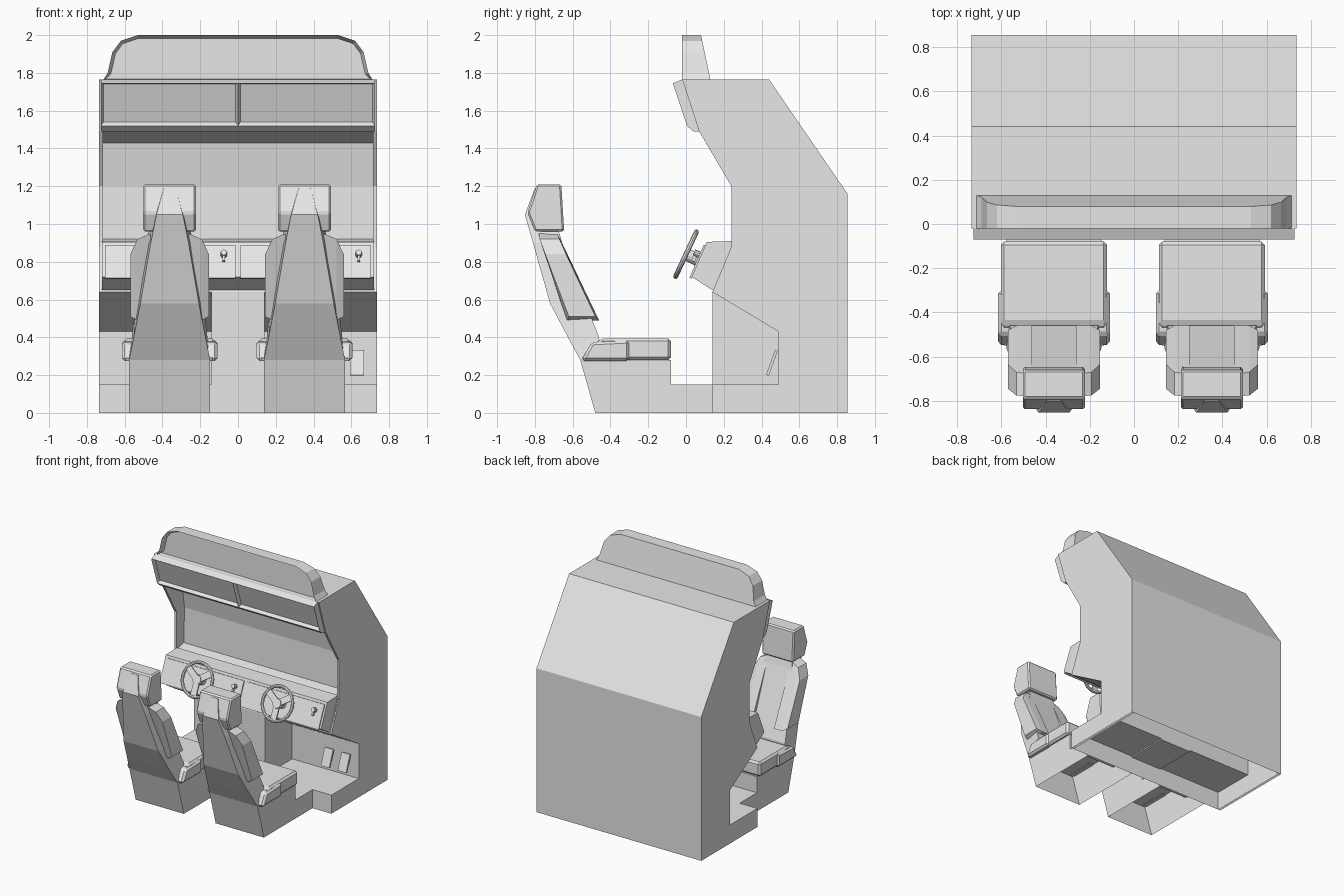
import bpy, bmesh, math
from mathutils import Matrix, Vector

if "Cube" in bpy.data.objects:
    bpy.data.objects.remove(bpy.data.objects["Cube"])

grey = bpy.data.materials.new("light_grey")
grey.diffuse_color = (0.8, 0.8, 0.8, 1)
grey.use_nodes = True
grey.node_tree.nodes["Principled BSDF"].inputs["Base Color"].default_value = grey.diffuse_color


def finish(name, bm, bevel=0.0):
    bmesh.ops.recalc_face_normals(bm, faces=bm.faces)
    me = bpy.data.meshes.new(name)
    bm.to_mesh(me)
    bm.free()
    ob = bpy.data.objects.new(name, me)
    bpy.context.collection.objects.link(ob)
    me.materials.append(grey)
    if bevel:
        m = ob.modifiers.new("bevel", 'BEVEL')
        m.width, m.segments = bevel, 1
    return ob


def loft(rings, open_bottom=False):
    """Skin a list of equal-length point rings and cap both ends."""
    bm = bmesh.new()
    vs = [[bm.verts.new(p) for p in r] for r in rings]
    n = len(vs[0])
    for a, b in zip(vs, vs[1:]):
        for i in range(n):
            bm.faces.new((a[i], a[(i + 1) % n], b[(i + 1) % n], b[i]))
    bm.faces.new(vs[0])
    bm.faces.new(vs[-1])
    bmesh.ops.recalc_face_normals(bm, faces=bm.faces)
    if open_bottom:
        low = [f for f in bm.faces if all(abs(v.co.z) < 1e-4 for v in f.verts)]
        bmesh.ops.delete(bm, geom=low, context='FACES')
    return bm


def prism(profile, x0, x1, open_bottom=False):
    return loft([[(x, y, z) for y, z in profile] for x in (x0, x1)], open_bottom)


def recess(bm, rim, depth):
    """Inset the biggest front-facing face and push it back."""
    bm.normal_update()
    f = max(bm.faces, key=lambda f: -f.normal.y * f.calc_area())
    n = f.normal.copy()
    bmesh.ops.inset_region(bm, faces=[f], thickness=rim)
    for v in f.verts:
        v.co -= n * depth


def box(size, mat, taper=1.0):
    bm = bmesh.new()
    bmesh.ops.create_cube(bm, size=1)
    for v in bm.verts:
        if v.co.z > 0:
            v.co.x *= taper
        v.co = mat @ Vector([c * s for c, s in zip(v.co, size)])
    return bm


W = 0.735
# cabinet core, set back where the screen is
low = [(0.14, 0.64), (0.49, 0.43), (0.49, 0.15), (0.14, 0.15)]
back = [(0.14, 0), (0.855, 0), (0.855, 1.16), (0.44, 1.765), (-0.02, 1.765), (0.07, 1.49)]
finish("cabinet_body", prism(back + [(0.30, 1.43), (0.34, 1.2), (0.33, 0.92), (0.24, 0.9)] + low,
                             -W + 0.01, W - 0.01, True))
# side panels
for s in (-1, 1):
    finish("side_panel", prism(back + [(0.24, 1.2), (0.24, 0.88)] + low, s * (W - 0.02), s * W, True))
# pillar between the two footwells
finish("centre_pillar", prism([(0.141, 0.14), (0.141, 0.64), (0.49, 0.44), (0.49, 0.14)], -0.14, 0.14))

# dashboard with two raised panels
dash = [(0.25, 0.91), (0.11, 0.905), (0.03, 0.72), (0.14, 0.65), (0.25, 0.65)]
finish("dashboard", prism(dash, -0.72, 0.72))
panel = [(0.11, 0.885), (0.094, 0.89), (0.018, 0.715), (0.03, 0.71)]
for s in (-1, 1):
    finish("dash_panel", prism(panel, s * 0.012, s * 0.705))

# light box header with two recessed windows
head = [(-0.07, 1.745), (-0.02, 1.765), (0.075, 1.49), (0.04, 1.49), (0.005, 1.52)]
for s in (-1, 1):
    bm = prism(head, 0, s * 0.725)
    recess(bm, 0.018, 0.025)
    finish("header_light_box", bm)

# marquee sign with a rim
half = [(0.715, 1.76), (0.69, 1.80), (0.665, 1.91), (0.62, 1.97), (0.53, 2.0)]
line = half + [(-x, z) for x, z in reversed(half)]
bm = loft([[(x, -0.02, z) for x, z in line],
           [(x, 0.13 - (z - 1.76) * 0.21, z) for x, z in line]])
recess(bm, 0.018, 0.04)
finish("marquee", bm)

tilt = math.radians(65)
R = Matrix.Rotation(tilt, 4, 'X')


def ring(cx, z, yf, yb, wf, wb):
    return [(cx - wf, yf, z), (cx + wf, yf, z), (cx + wb, yb, z), (cx - wb, yb, z)]


for cx, pedals in ((-0.362, (-0.39, -0.24)), (0.352, (0.48, 0.63))):
    # hollow seat base and foot rail
    finish("seat_base", prism([(-0.48, 0), (-0.56, 0.28), (-0.08, 0.28), (-0.08, 0.15),
                               (0.14, 0.15), (0.14, 0)], cx - 0.215, cx + 0.215, True))
    # cushion and its side bolsters
    finish("seat_cushion", prism([(-0.56, 0.28), (-0.45, 0.395), (-0.08, 0.395), (-0.08, 0.28)],
                                 cx - 0.24, cx + 0.24), 0.015)
    for s in (-1, 1):
        finish("cushion_bolster", prism([(-0.555, 0.275), (-0.50, 0.375), (-0.30, 0.385), (-0.30, 0.275)],
                                        cx + s * 0.17, cx + s * 0.253), 0.015)
        # backrest wings
        rs = []
        for x, wing in ((0.10, [(-0.46, 0.49), (-0.63, 0.49), (-0.78, 0.95), (-0.68, 0.95)]),
                        (0.17, [(-0.46, 0.49), (-0.63, 0.49), (-0.775, 0.92), (-0.67, 0.92)]),
                        (0.208, [(-0.48, 0.51), (-0.62, 0.51), (-0.745, 0.84), (-0.635, 0.84)])):
            rs.append([(cx + s * x, y, z) for y, z in wing])
        finish("backrest_wing", loft(rs))
    # backrest, tapering to a tongue behind the headrest
    finish("backrest", loft([ring(cx, 0.28, -0.45, -0.56, 0.215, 0.215),
                             ring(cx, 0.40, -0.46, -0.625, 0.20, 0.19),
                             ring(cx, 0.58, -0.53, -0.72, 0.18, 0.155),
                             ring(cx, 0.90, -0.655, -0.81, 0.13, 0.10),
                             ring(cx, 1.05, -0.70, -0.853, 0.08, 0.07),
                             ring(cx, 1.19, -0.70, -0.80, 0.05, 0.03)]))
    # headrest
    finish("headrest", prism([(-0.645, 0.96), (-0.66, 1.21), (-0.79, 1.21), (-0.84, 1.06), (-0.80, 0.96)],
                             cx - 0.14, cx + 0.14), 0.01)

    # steering wheel: rim, spokes, hub, column
    c = Vector((cx, 0.0, 0.84))
    bpy.ops.mesh.primitive_torus_add(location=c, rotation=(tilt, 0, 0), major_radius=0.13,
                                     minor_radius=0.013, major_segments=24, minor_segments=8)
    rim = bpy.context.object
    rim.name = "steering_rim"
    rim.data.materials.append(grey)
    bpy.ops.object.shade_smooth_by_angle()
    M = Matrix.Translation(c) @ R
    for a in (35, 145, 270):
        spoke = M @ Matrix.Rotation(math.radians(a), 4, 'Z') @ Matrix.Translation((0.08, 0, 0)) \
            @ Matrix.Rotation(math.radians(90), 4, 'Y')
        finish("steering_spoke", box((0.012, 0.05, 0.10), spoke))
    for nm, r, z0, h in (("steering_hub", 0.04, 0, 0.025), ("steering_column", 0.035, -0.05, 0.10)):
        bm = bmesh.new()
        bmesh.ops.create_cone(bm, cap_ends=True, segments=12, radius1=r, radius2=r * 0.9, depth=h,
                              matrix=M @ Matrix.Translation((0, 0, z0)))
        finish(nm, bm)
    # start knob on the dash: round head and key below
    K = Matrix.Translation((cx + 0.287, 0.065, 0.84)) @ R
    bm = bmesh.new()
    bmesh.ops.create_cone(bm, cap_ends=True, segments=10, radius1=0.02, radius2=0.016, depth=0.05, matrix=K)
    finish("start_knob", bm)
    finish("start_key", box((0.012, 0.05, 0.02), K @ Matrix.Translation((0, -0.02, 0.01))))
    # pedals
    for px in pedals:
        P = Matrix.Translation((px, 0.455, 0.265)) @ Matrix.Rotation(math.radians(-20), 4, 'X')
        finish("pedal", box((0.075, 0.015, 0.14), P))
